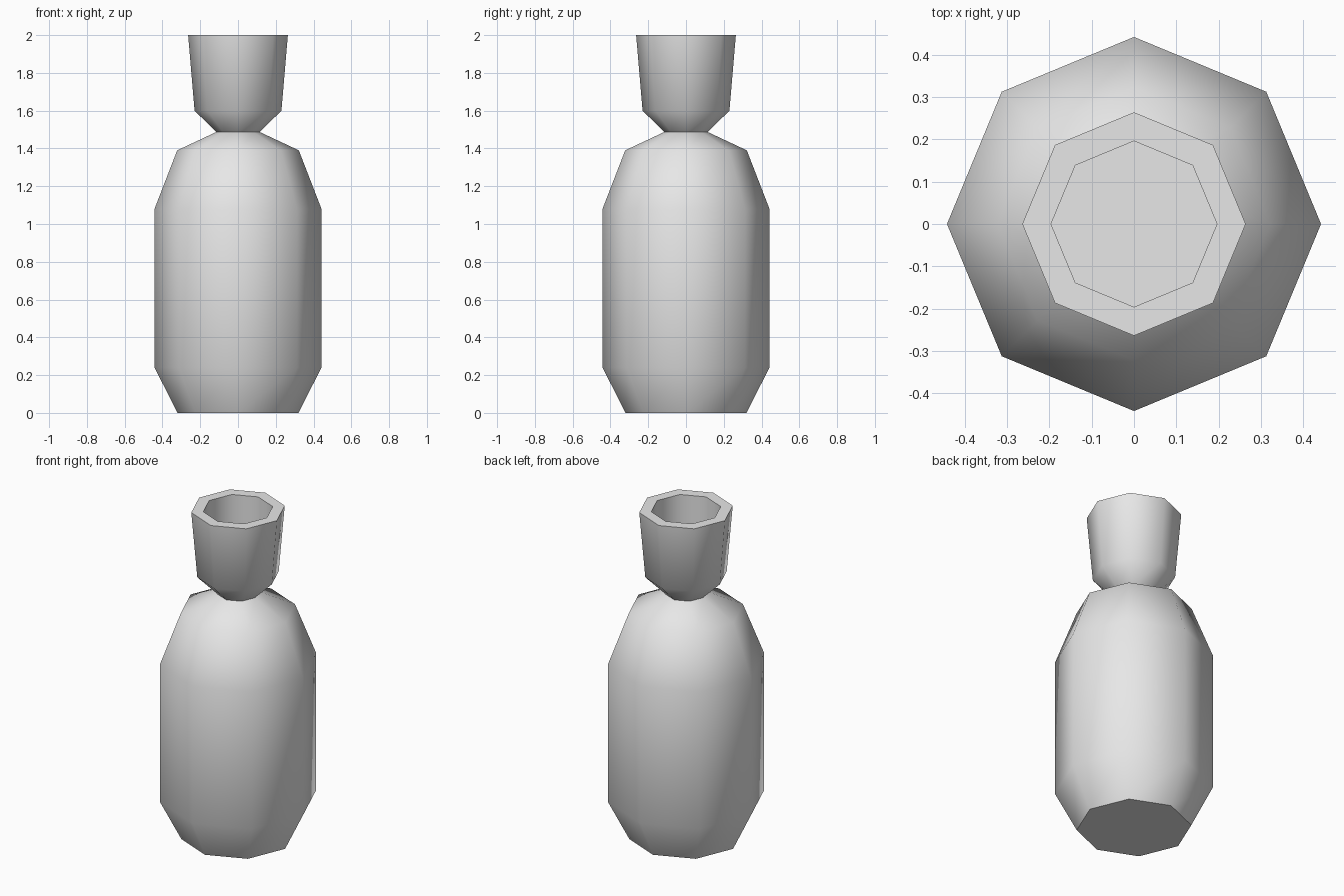
import bpy
import bmesh
import math

cube = bpy.data.objects.get("Cube")
if cube:
    bpy.data.objects.remove(cube, do_unlink=True)

SIDES = 8

# Single plain material
grey = bpy.data.materials.new("light grey")
grey.use_nodes = True
colour = (0.8, 0.8, 0.8, 1)
grey.diffuse_color = colour
grey.node_tree.nodes["Principled BSDF"].inputs["Base Color"].default_value = colour


def lathe(name, profile):
    """Sweep (radius, height) points into octagonal rings, capping both ends."""
    bm = bmesh.new()
    rings = []
    for r, z in profile:
        angles = [math.tau * i / SIDES for i in range(SIDES)]
        rings.append([bm.verts.new((r * math.cos(a), r * math.sin(a), z)) for a in angles])
    for low, high in zip(rings, rings[1:]):
        for i in range(SIDES):
            j = (i + 1) % SIDES
            bm.faces.new((low[i], low[j], high[j], high[i]))
    bm.faces.new(rings[0][::-1])
    bm.faces.new(rings[-1])
    mesh = bpy.data.meshes.new(name)
    bm.to_mesh(mesh)
    bm.free()
    mesh.materials.append(grey)
    obj = bpy.data.objects.new(name, mesh)
    bpy.context.collection.objects.link(obj)
    bpy.ops.object.select_all(action="DESELECT")
    obj.select_set(True)
    bpy.context.view_layer.objects.active = obj
    bpy.ops.object.shade_smooth_by_angle(angle=math.radians(50))
    return obj


# Body, pinched neck, flared cup, rim and hollow inside, as one surface
lathe("bottle", [
    (0.32, 0), (0.442, 0.24), (0.442, 1.08), (0.322, 1.39),
    (0.115, 1.487), (0.23, 1.6), (0.264, 2), (0.196, 2), (0.196, 1.6),
])
